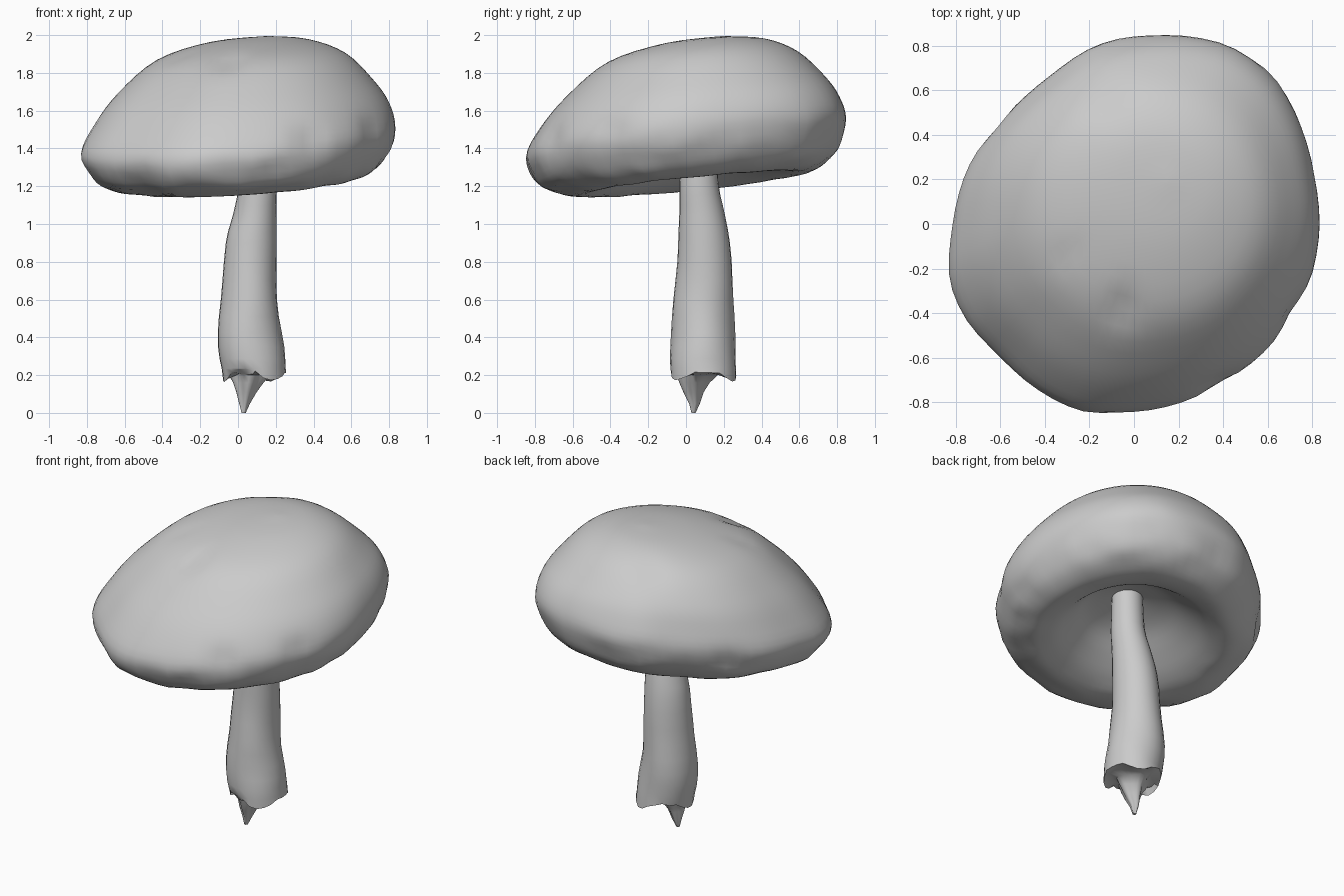
import bpy, bmesh, math, random
from mathutils import Vector, noise

if "Cube" in bpy.data.objects:
    bpy.data.objects.remove(bpy.data.objects["Cube"])

random.seed(4)
SEG = 72

mat = bpy.data.materials.new("plain grey")
mat.diffuse_color = (0.6, 0.6, 0.6, 1)
mat.use_nodes = True
mat.node_tree.nodes["Principled BSDF"].inputs["Base Color"].default_value = mat.diffuse_color


def spline(a, b, c, d, t):
    """Catmull-Rom blend between b and c, for numbers in tuples."""
    return tuple(0.5 * (2 * q + (r - p) * t + (2 * p - 5 * q + 4 * r - s) * t * t
                        + (3 * q - p - 3 * r + s) * t ** 3)
                 for p, q, r, s in zip(a, b, c, d))


def refine(rows, steps):
    out, n = [], len(rows)
    for i in range(n - 1):
        a, d = rows[max(i - 1, 0)], rows[min(i + 2, n - 1)]
        out += [spline(a, rows[i], rows[i + 1], d, k / steps) for k in range(steps)]
    return out + [rows[-1]]


def loft(name, rings, angle):
    """Skin a list of point rings, closing both ends."""
    bm = bmesh.new()
    loops = [[bm.verts.new(p) for p in ring] for ring in rings]
    for a, b in zip(loops, loops[1:]):
        n = len(a)
        for i in range(n):
            j = (i + 1) % n
            bm.faces.new((a[i], a[j], b[j], b[i]))
    bm.faces.new(loops[0])
    bm.faces.new(loops[-1])
    bmesh.ops.recalc_face_normals(bm, faces=bm.faces)
    mesh = bpy.data.meshes.new(name)
    bm.to_mesh(mesh)
    bm.free()
    obj = bpy.data.objects.new(name, mesh)
    bpy.context.collection.objects.link(obj)
    mesh.materials.append(mat)
    bpy.ops.object.select_all(action='DESELECT')
    obj.select_set(True)
    bpy.context.view_layer.objects.active = obj
    bpy.ops.object.shade_smooth_by_angle(angle=math.radians(angle))
    return obj


# Cap outline seen from above: radius every 15 degrees
OUTLINE = [.835, .84, .87, .905, .91, .875, .84, .815, .765, .755, .77, .79,
           .815, .86, .87, .845, .865, .87, .845, .83, .825, .82, .82, .83]


def radius(a):
    f = a / (2 * math.pi) * 24
    i = int(f)
    pts = [(OUTLINE[(i + k) % 24],) for k in (-1, 0, 1, 2)]
    return spline(*pts, f - i)[0]


# Cap profile from crown to gills:
# scale, height, centre x, centre y, tilt, roundness (1 = circle, 0 = outline)
CAP = [(.02, 1.994, .15, .19, .4, 1), (.32, 1.968, .11, .15, .45, 1),
       (.60, 1.885, .07, .09, .5, .8), (.81, 1.73, .04, .055, .65, .45),
       (.935, 1.59, .02, .02, .9, .15), (.998, 1.45, 0, 0, 1, 0),
       (.94, 1.32, .01, .01, 1, 0), (.845, 1.25, .03, .03, .95, .15),
       (.71, 1.213, .035, .035, .9, .4),
       (.56, 1.24, .035, .035, .9, .7), (.43, 1.31, .06, .05, .9, 1),
       (.28, 1.39, .09, .06, .8, 1), (.06, 1.44, .11, .08, .6, 1)]

# Dents in the cap: centre, size, depth
DENTS = [((-.06, -.40, 1.88), .08, .03), ((-.32, -.15, 1.9), .07, .012),
         ((-.13, .57, 1.9), .11, .015), ((.38, -.70, 1.44), .08, .03),
         ((.72, -.40, 1.50), .07, .02), ((-.62, .45, 1.40), .10, .02)]

rings = []
for t, z, cx, cy, tilt, rnd in refine(CAP, 4):
    ring = []
    for i in range(SEG):
        a = 2 * math.pi * i / SEG
        r = (radius(a) * (1 - rnd) + .838 * rnd) * t
        dx, dy = r * math.cos(a), r * math.sin(a)
        p = Vector((cx + dx, cy + dy, z + tilt * (.07 * dx + .11 * dy)))
        # lumpy rim band
        band = math.exp(-((z - 1.33) / .13) ** 2) * min(1, t)
        if t > .6:
            p += Vector((dx, dy, 0)) * band * .02 * noise.noise(p * 6)
            p.z += band * .02 * noise.noise(p * 7 + Vector((5, 2, 1)))
        if z > 1.33 and t > .6 or z > 1.6:
            inward = (Vector((.03, .03, 1.5)) - p).normalized()
            for c, size, depth in DENTS:
                d = (p - Vector(c)).length / size
                p += inward * depth * math.exp(-d * d)
        ring.append(p)
    rings.append(ring)
loft("mushroom_cap", rings, 60)

# Stem: height, centre x, centre y, half width x, half width y
STEM = [(1.49, .11, .07, .09, .09), (1.22, .105, .07, .102, .103),
        (1.05, .09, .085, .117, .12), (.90, .07, .095, .134, .135),
        (.60, .058, .092, .150, .158), (.35, .065, .09, .174, .173),
        (.20, .09, .092, .168, .174)]
rings = []
N = 24
for z, cx, cy, rx, ry in refine(STEM, 3):
    ring = []
    for i in range(N):
        a = 2 * math.pi * i / N
        p = Vector((cx + rx * math.cos(a), cy + ry * math.sin(a), z))
        k = 1 + .06 * noise.noise(p * 5)
        p.x, p.y = cx + (p.x - cx) * k, cy + (p.y - cy) * k
        if z < .22:                       # ragged torn foot
            p.z += .025 * math.sin(3 * a + 1) + random.uniform(-.015, .015)
        ring.append(p)
    rings.append(ring)

# Broken underside narrowing into the root tip
for z, cx, cy, r in [(.205, .08, .08, .13), (.20, .06, .06, .095), (.16, .055, .045, .07),
                     (.11, .045, .04, .048), (.05, .035, .045, .026), (0, .03, .04, .01)]:
    ring = []
    for i in range(N):
        a = 2 * math.pi * i / N
        k = r * (1 + .15 * math.sin(4 * a + z * 9))
        ring.append(Vector((cx + k * math.cos(a), cy + k * math.sin(a), z)))
    rings.append(ring)
loft("mushroom_stem", rings, 45)
